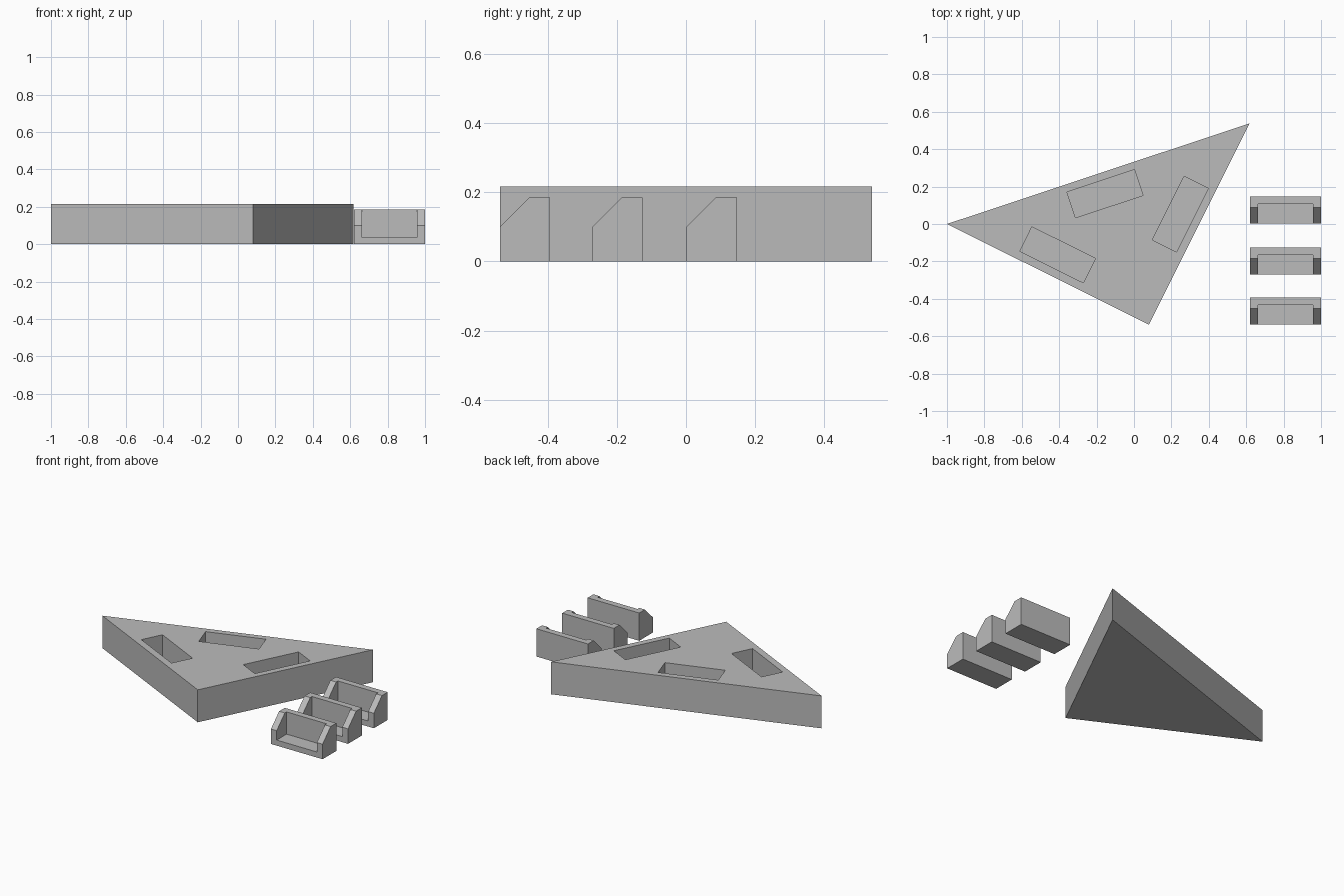
import bpy
import bmesh
from math import atan2
from mathutils import Matrix, Vector

if "Cube" in bpy.data.objects:
    bpy.data.objects.remove(bpy.data.objects["Cube"], do_unlink=True)

# One plain grey for every part
grey = bpy.data.materials.new("plain grey")
grey.use_nodes = True
grey.diffuse_color = (0.5, 0.5, 0.5, 1)
grey.node_tree.nodes["Principled BSDF"].inputs["Base Color"].default_value = grey.diffuse_color

BIN_L, BIN_W, BIN_H = 0.38, 0.145, 0.185
WALL = 0.037
BLOCK_H = 0.216


def prism(name, points, push, matrix=Matrix()):
    """Extrude a flat outline along a vector to a closed solid."""
    bm = bmesh.new()
    face = bm.faces.new([bm.verts.new(p) for p in points])
    new = bmesh.ops.extrude_face_region(bm, geom=[face])["geom"]
    bmesh.ops.translate(bm, vec=Vector(push),
                        verts=[v for v in new if isinstance(v, bmesh.types.BMVert)])
    bmesh.ops.recalc_face_normals(bm, faces=bm.faces)
    bm.transform(matrix)
    mesh = bpy.data.meshes.new(name)
    bm.to_mesh(mesh)
    bm.free()
    mesh.materials.append(grey)
    obj = bpy.data.objects.new(name, mesh)
    bpy.context.collection.objects.link(obj)
    return obj


def box(name, x0, x1, y0, y1, z0, z1, matrix=Matrix()):
    outline = [(x0, y0, z0), (x1, y0, z0), (x1, y1, z0), (x0, y1, z0)]
    return prism(name, outline, (0, 0, z1 - z0), matrix)


def carve(obj, cutter):
    """Subtract the cutter and discard it."""
    cutter.hide_render = True
    mod = obj.modifiers.new("carve", 'BOOLEAN')
    mod.operation, mod.solver, mod.object = 'DIFFERENCE', 'EXACT', cutter
    bpy.context.view_layer.objects.active = obj
    bpy.ops.object.modifier_apply(modifier=mod.name)
    bpy.data.objects.remove(cutter, do_unlink=True)


# Triangular block with a pocket parallel to each edge
corners = [Vector((-1, 0, 0)), Vector((0.08, -0.538, 0)), Vector((0.618, 0.538, 0))]
block = prism("triangular_block", corners, (0, 0, BLOCK_H))
centres = [(-0.408, -0.165), (0.248, 0.053), (-0.155, 0.162)]
for i, (cx, cy) in enumerate(centres):
    edge = corners[(i + 1) % 3] - corners[i]
    place = Matrix.Translation((cx, cy, 0)) @ Matrix.Rotation(atan2(edge.y, edge.x), 4, 'Z')
    carve(block, box("pocket_cutter", -BIN_L / 2, BIN_L / 2, -BIN_W / 2, BIN_W / 2,
                     WALL, BLOCK_H + 0.1, place))

# Three open-fronted bins with sloping side walls
X0 = 1 - BIN_L
for i, y in enumerate((-0.538, -0.27, 0.002)):
    profile = [(X0, y, 0), (X0, y + BIN_W, 0), (X0, y + BIN_W, BIN_H),
               (X0, y + 0.085, BIN_H), (X0, y, 0.1)]
    tray = prism(f"bin_{i + 1}", profile, (BIN_L, 0, 0))
    carve(tray, box("bin_cutter", X0 + 0.042, 1 - 0.042, y - 0.1, y + 0.104,
                    WALL, BIN_H + 0.1))
